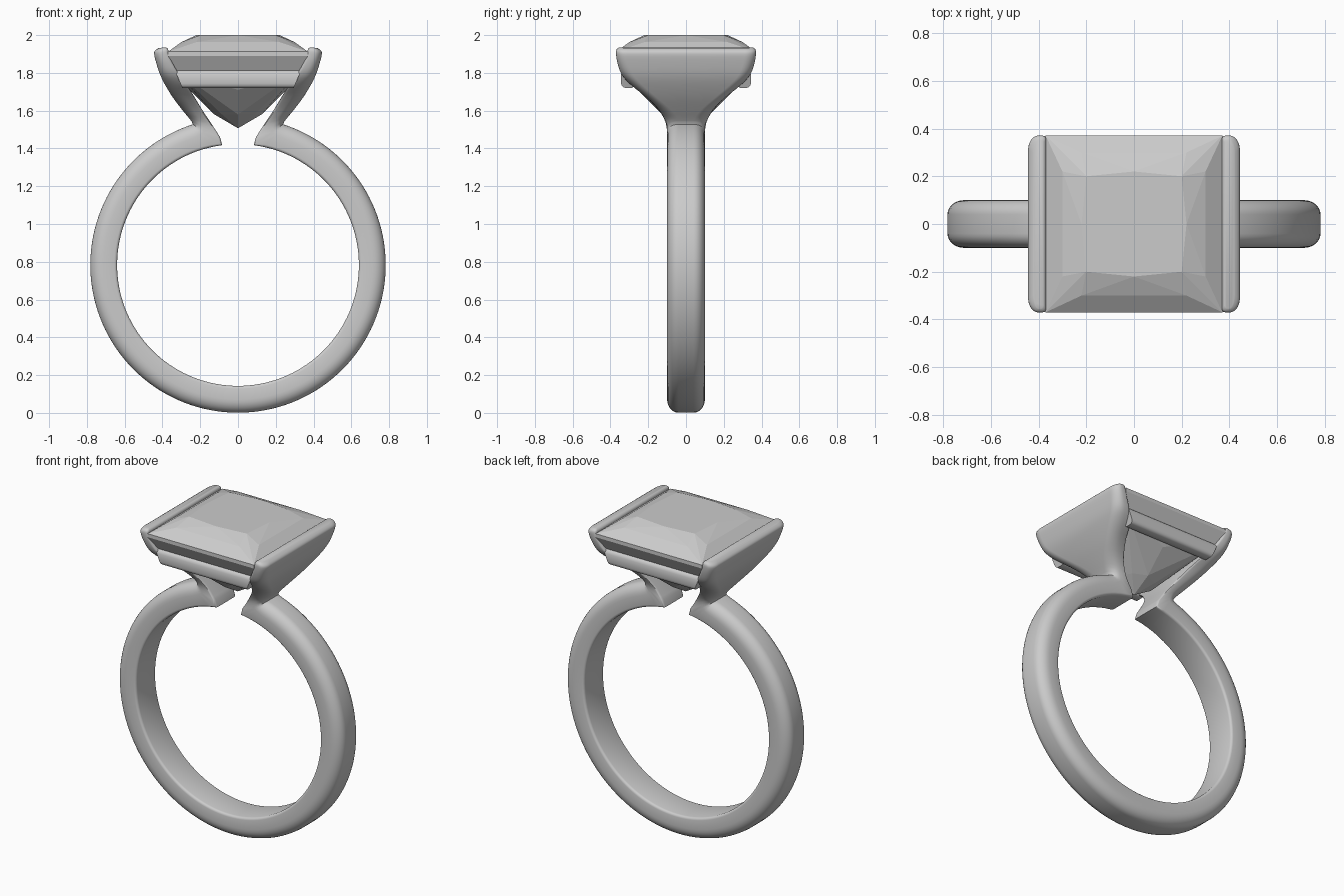
import bpy, bmesh
from math import sin, cos, pi, radians
from mathutils import Vector

cube = bpy.data.objects.get("Cube")
if cube:
    bpy.data.objects.remove(cube, do_unlink=True)

silver = bpy.data.materials.new("silver_grey")
silver.use_nodes = True
GREY = (0.6, 0.6, 0.6, 1)
silver.diffuse_color = GREY
silver.node_tree.nodes["Principled BSDF"].inputs["Base Color"].default_value = GREY


def finish(bm, name, smooth):
    bmesh.ops.recalc_face_normals(bm, faces=bm.faces)
    mesh = bpy.data.meshes.new(name)
    bm.to_mesh(mesh)
    bm.free()
    mesh.materials.append(silver)
    obj = bpy.data.objects.new(name, mesh)
    bpy.context.collection.objects.link(obj)
    bpy.ops.object.select_all(action='DESELECT')
    obj.select_set(True)
    bpy.context.view_layer.objects.active = obj
    if smooth:
        bpy.ops.object.shade_smooth_by_angle(angle=radians(40))
    return obj


def mirror(obj, axis):
    mod = obj.modifiers.new("mirror", 'MIRROR')
    mod.use_axis = [i == axis for i in range(3)]
    mod.merge_threshold = 0.0005


def section(inner, outer, half):
    """Rounded bar section: small inner corners, large outer corners."""
    a, b = Vector((inner[0], 0, inner[1])), Vector((outer[0], 0, outer[1]))
    depth = (b - a).length
    d = (b - a) / depth
    side = []
    r = 0.015
    for i in range(4):
        t = i / 3 * pi / 2
        side.append((r - r * cos(t), half - r + r * sin(t)))
    ry, rd = 0.06, min(0.07, depth * 0.55)
    for i in range(8):
        t = i / 7 * pi / 2
        side.append((depth - rd + rd * sin(t), half - ry + ry * cos(t)))
    ring = side + [(u, -v) for u, v in reversed(side)]
    return [a + d * u + Vector((0, v, 0)) for u, v in ring]


def loft(bm, rings, caps):
    rows = [[bm.verts.new(p) for p in ring] for ring in rings]
    n = len(rows[0])
    for r0, r1 in zip(rows, rows[1:]):
        for i in range(n):
            j = (i + 1) % n
            bm.faces.new((r0[i], r0[j], r1[j], r1[i]))
    for c in caps:
        bm.faces.new(rows[c])


def smooth_path(keys, steps):
    """Catmull-Rom interpolation through tuples of numbers."""
    out = []
    for k in range(len(keys) - 1):
        p0, p1 = keys[max(k - 1, 0)], keys[k]
        p2, p3 = keys[k + 1], keys[min(k + 2, len(keys) - 1)]
        for s in range(steps):
            t = s / steps
            out.append([b + 0.5 * t * (c - a + t * (2*a - 5*b + 4*c - d + t * (3*(b - c) + d - a)))
                        for a, b, c, d in zip(p0, p1, p2, p3)])
    return out + [keys[-1]]


# Shank and flared claw, one half swept then mirrored
R_IN, R_OUT, MID = 0.64, 0.782, 0.783


def on_ring(radius, deg):
    return radius * cos(radians(deg)), MID + radius * sin(radians(deg))


rings = []
for i in range(61):
    ang = -90 + 160 * i / 60
    rings.append(section(on_ring(R_IN, ang), on_ring(R_OUT, ang), 0.1))
for a_in, a_out in ((74, 70.7), (78, 71.4), (82.5, 72.2)):
    rings.append(section(on_ring(R_IN, a_in), on_ring(R_OUT, a_out), 0.1))
# inner x, inner z, outer x, outer z, half width
claw = [
    (0.095, 1.46, 0.245, 1.542, 0.10),
    (0.14, 1.53, 0.263, 1.565, 0.107),
    (0.19, 1.605, 0.30, 1.61, 0.145),
    (0.235, 1.68, 0.345, 1.67, 0.215),
    (0.27, 1.735, 0.385, 1.735, 0.29),
    (0.31, 1.79, 0.412, 1.79, 0.34),
    (0.345, 1.85, 0.432, 1.85, 0.362),
    (0.366, 1.90, 0.444, 1.90, 0.37),
    (0.37, 1.925, 0.437, 1.92, 0.368),
    (0.38, 1.935, 0.42, 1.932, 0.355),
]
for ix, iz, ox, oz, half in smooth_path(claw, 3):
    rings.append(section((ix, iz), (ox, oz), half))
bm = bmesh.new()
loft(bm, rings, [-1])
mirror(finish(bm, "band_and_claws", True), 0)

# Support rails under the stone, front and back
bm = bmesh.new()
rail_rings = []
for x_side in (-1, 1):
    ring = []
    for i in range(20):
        t = 2 * pi * i / 20
        c, s = cos(t), sin(t)
        y = -0.305 + 0.04 * (abs(c) ** 0.6) * (1 if c > 0 else -1)
        z = 1.768 + 0.048 * (abs(s) ** 0.6) * (1 if s > 0 else -1)
        ring.append((x_side * (0.295 + 0.42 * (z - 1.72)), y, z))
    rail_rings.append(ring)
loft(bm, rail_rings, [0, -1])
mirror(finish(bm, "support_rails", True), 1)

# Faceted square stone as a convex hull of its facet corners
bm = bmesh.new()


def four(x, y, z):
    for _ in range(4):
        bm.verts.new((x, y, z))
        x, y = -y, x


four(0.2, 0.2, 2.0)              # table
four(0.22, 0, 2.0)
for y in (-0.22, 0.22):          # crown break
    four(0.3, y, 1.963)
for z in (1.912, 1.89):          # girdle
    four(0.37, 0.37, z)
four(0.325, 0.325, 1.81)         # pavilion
for mid, corner, z in ((0.256, 0.22, 1.71), (0.125, 0.085, 1.58)):
    four(mid, 0, z)
    four(corner, corner, z)
bm.verts.new((0, 0, 1.507))
hull = bmesh.ops.convex_hull(bm, input=bm.verts)
loose = [v for v in bm.verts if not v.link_faces]
bmesh.ops.delete(bm, geom=loose, context='VERTS')
bmesh.ops.dissolve_limit(bm, angle_limit=radians(1), verts=bm.verts, edges=bm.edges)
finish(bm, "square_stone", False)
